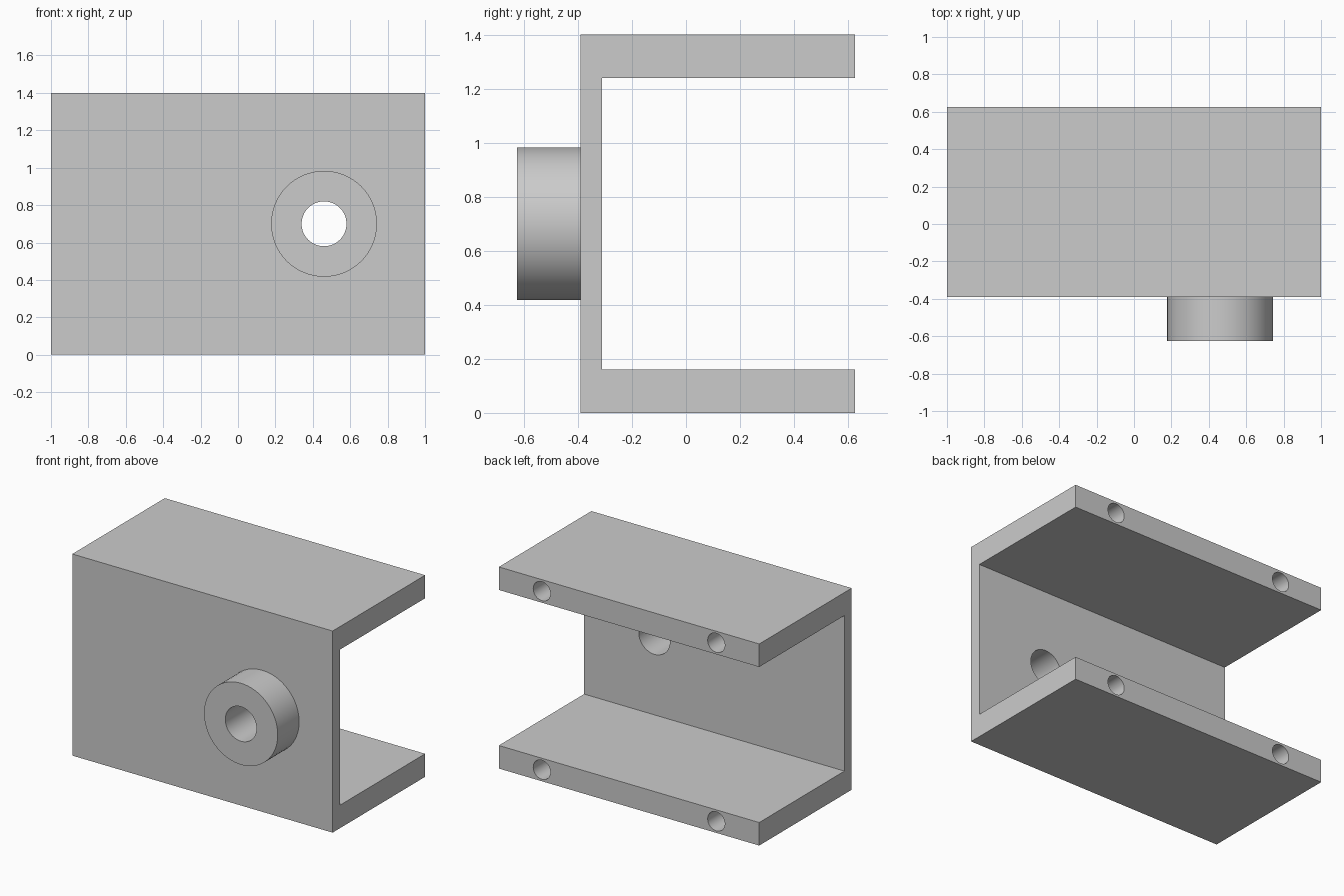
import bpy
import bmesh
import math

cube = bpy.data.objects.get("Cube")
if cube:
    bpy.data.objects.remove(cube, do_unlink=True)

grey = bpy.data.materials.new("light_grey")
grey.use_nodes = True
colour = (0.6, 0.6, 0.6, 1)
grey.diffuse_color = colour
grey.node_tree.nodes["Principled BSDF"].inputs["Base Color"].default_value = colour

FRONT, BACK, HEIGHT = -0.39, 0.625, 1.40
WALL, FLANGE = 0.08, 0.16
BOSS_X, BOSS_Z = 0.46, 0.70


def cylinder_y(name, x, z, radius, y0, y1):
    """Cylinder along y, from y0 to y1."""
    bpy.ops.mesh.primitive_cylinder_add(
        vertices=64, radius=radius, depth=y1 - y0,
        location=(x, (y0 + y1) / 2, z), rotation=(math.pi / 2, 0, 0))
    obj = bpy.context.object
    obj.name = name
    obj.data.materials.append(grey)
    return obj


def combine(target, tool, operation):
    """Apply a boolean and discard the tool object."""
    tool.hide_render = True
    mod = target.modifiers.new(operation.lower(), 'BOOLEAN')
    mod.operation = operation
    mod.solver = 'EXACT'
    mod.object = tool
    bpy.ops.object.select_all(action='DESELECT')
    target.select_set(True)
    bpy.context.view_layer.objects.active = target
    bpy.ops.object.modifier_apply(modifier=mod.name)
    bpy.data.objects.remove(tool, do_unlink=True)


# Channel: C-shaped profile extruded along x
inner = FRONT + WALL
profile = [(FRONT, 0), (BACK, 0), (BACK, FLANGE), (inner, FLANGE),
           (inner, HEIGHT - FLANGE), (BACK, HEIGHT - FLANGE),
           (BACK, HEIGHT), (FRONT, HEIGHT)]
bm = bmesh.new()
face = bm.faces.new([bm.verts.new((-1, y, z)) for y, z in profile])
extruded = bmesh.ops.extrude_face_region(bm, geom=[face])["geom"]
bmesh.ops.translate(bm, vec=(2, 0, 0),
                    verts=[v for v in extruded if isinstance(v, bmesh.types.BMVert)])
bmesh.ops.recalc_face_normals(bm, faces=bm.faces)
mesh = bpy.data.meshes.new("channel_bracket")
bm.to_mesh(mesh)
bm.free()
mesh.materials.append(grey)
bracket = bpy.data.objects.new("channel_bracket", mesh)
bpy.context.collection.objects.link(bracket)

# Round boss on the front wall with its through bore
combine(bracket, cylinder_y("boss", BOSS_X, BOSS_Z, 0.283, -0.625, inner - WALL / 2), 'UNION')
combine(bracket, cylinder_y("bore_cutter", BOSS_X, BOSS_Z, 0.12, -0.8, 0), 'DIFFERENCE')

# Blind mounting holes in the back edges of both flanges
for x in (-0.67, 0.67):
    for z in (FLANGE / 2, HEIGHT - FLANGE / 2):
        combine(bracket, cylinder_y("hole_cutter", x, z, 0.066, BACK - 0.4, BACK + 0.1),
                'DIFFERENCE')

bpy.ops.object.select_all(action='DESELECT')
bracket.select_set(True)
bpy.context.view_layer.objects.active = bracket
bpy.ops.object.shade_smooth_by_angle(angle=math.radians(30))
